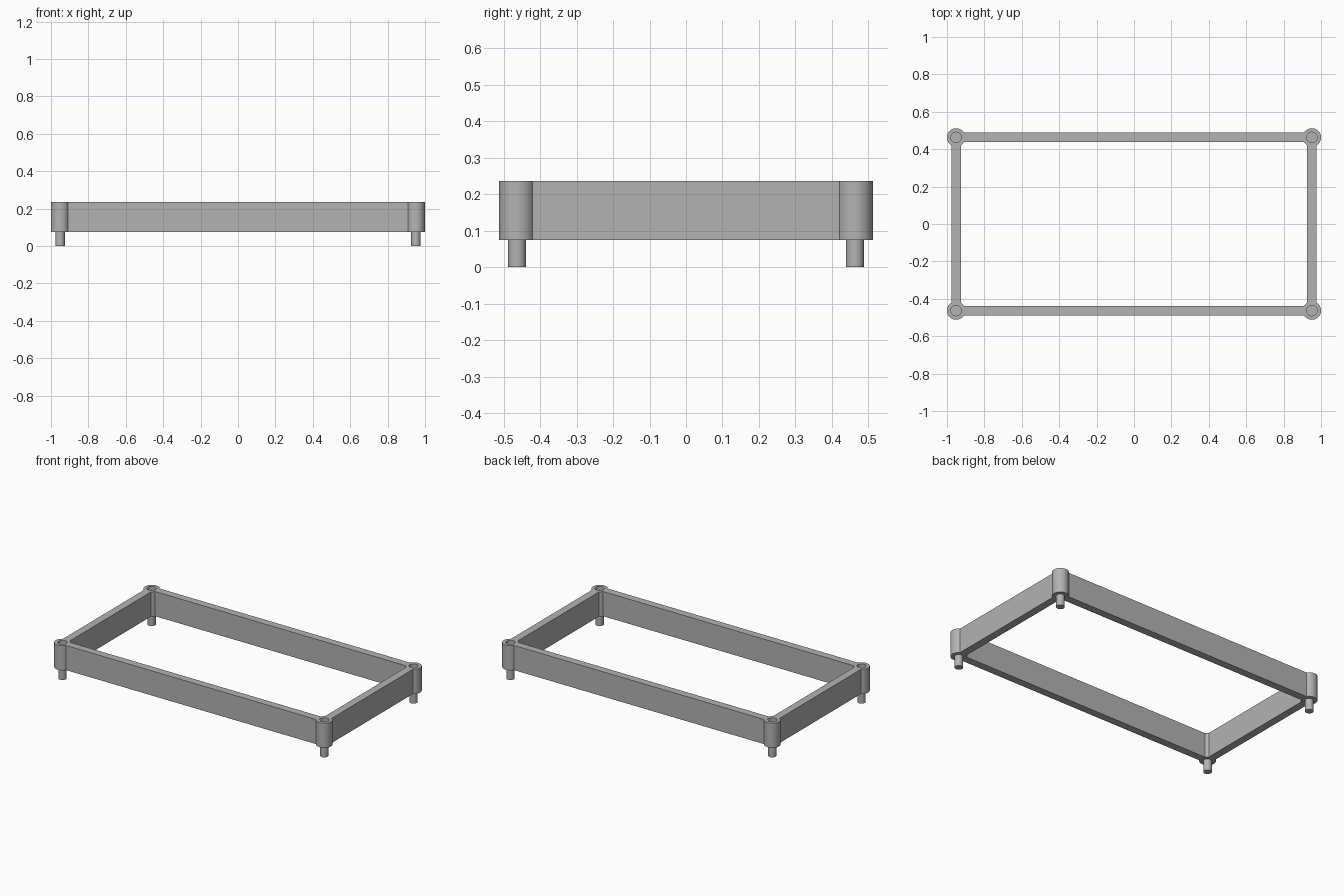
import bpy, bmesh, math

cube = bpy.data.objects.get("Cube")
if cube:
    bpy.data.objects.remove(cube, do_unlink=True)

POST_X, POST_Y = 0.951, 0.463      # post centres
POST_R, HOLE_R, PEG_R = 0.049, 0.028, 0.025
HALF_WALL = 0.025
TOP, BOTTOM, HOLE_FLOOR = 0.236, 0.074, 0.155

grey = bpy.data.materials.new("plain grey")
grey.use_nodes = True
grey.diffuse_color = (0.45, 0.45, 0.45, 1)
grey.node_tree.nodes["Principled BSDF"].inputs["Base Color"].default_value = grey.diffuse_color


def arc(centre, radius, start, end, steps):
    return [(centre[0] + radius * math.cos(start + (end - start) * i / steps),
             centre[1] + radius * math.sin(start + (end - start) * i / steps))
            for i in range(steps + 1)]


def ring(bm, points, z):
    verts = [bm.verts.new((x, y, z)) for x, y in points]
    edges = [bm.edges.new((v, verts[i - 1])) for i, v in enumerate(verts)]
    return verts, edges


def bridge(bm, a, b):
    for i in range(len(a)):
        bm.faces.new((a[i - 1], a[i], b[i], b[i - 1]))


def finish(bm, name):
    bmesh.ops.recalc_face_normals(bm, faces=bm.faces)
    mesh = bpy.data.meshes.new(name)
    bm.to_mesh(mesh)
    bm.free()
    mesh.materials.append(grey)
    obj = bpy.data.objects.new(name, mesh)
    bpy.context.collection.objects.link(obj)
    bpy.ops.object.select_all(action='DESELECT')
    obj.select_set(True)
    bpy.context.view_layer.objects.active = obj
    bpy.ops.object.shade_smooth_by_angle(angle=math.radians(30))
    return obj


# Plan of the frame: outer and inner outlines with round corner posts
centres = [(POST_X, POST_Y), (-POST_X, POST_Y), (-POST_X, -POST_Y), (POST_X, -POST_Y)]
blend = math.asin(HALF_WALL / POST_R)
quarter = math.pi / 2
outer, inner = [], []
for k, c in enumerate(centres):
    turn = k * quarter
    outer += arc(c, POST_R, turn - quarter + blend, turn + math.pi - blend, 32)
    inner += arc(c, POST_R, turn + 3 * quarter - blend, turn + math.pi + blend, 6)
holes = [arc(c, HOLE_R, 0, 2 * math.pi, 32)[:-1] for c in centres]

# Frame walls and posts in one body
bm = bmesh.new()
top_edges, bottom_edges = [], []
for outline in (outer, inner):
    upper, e_top = ring(bm, outline, TOP)
    lower, e_bottom = ring(bm, outline, BOTTOM)
    top_edges += e_top
    bottom_edges += e_bottom
    bridge(bm, upper, lower)

# Blind sockets in the post tops
for hole in holes:
    rim, e_rim = ring(bm, hole, TOP)
    floor, _ = ring(bm, hole, HOLE_FLOOR)
    top_edges += e_rim
    bridge(bm, rim, floor)
    bm.faces.new(floor)
for edges in (top_edges, bottom_edges):
    bmesh.ops.triangle_fill(bm, edges=edges, use_beauty=True, use_dissolve=False)
finish(bm, "frame_with_posts")

# Pegs under the posts
names = ["back_left_peg", "back_right_peg", "front_right_peg", "front_left_peg"]
for name, c in zip(names, centres):
    bm = bmesh.new()
    circle = arc(c, PEG_R, 0, 2 * math.pi, 32)[:-1]
    upper, _ = ring(bm, circle, BOTTOM + 0.01)
    lower, _ = ring(bm, circle, 0)
    bridge(bm, upper, lower)
    bm.faces.new(upper)
    bm.faces.new(lower)
    finish(bm, name)
